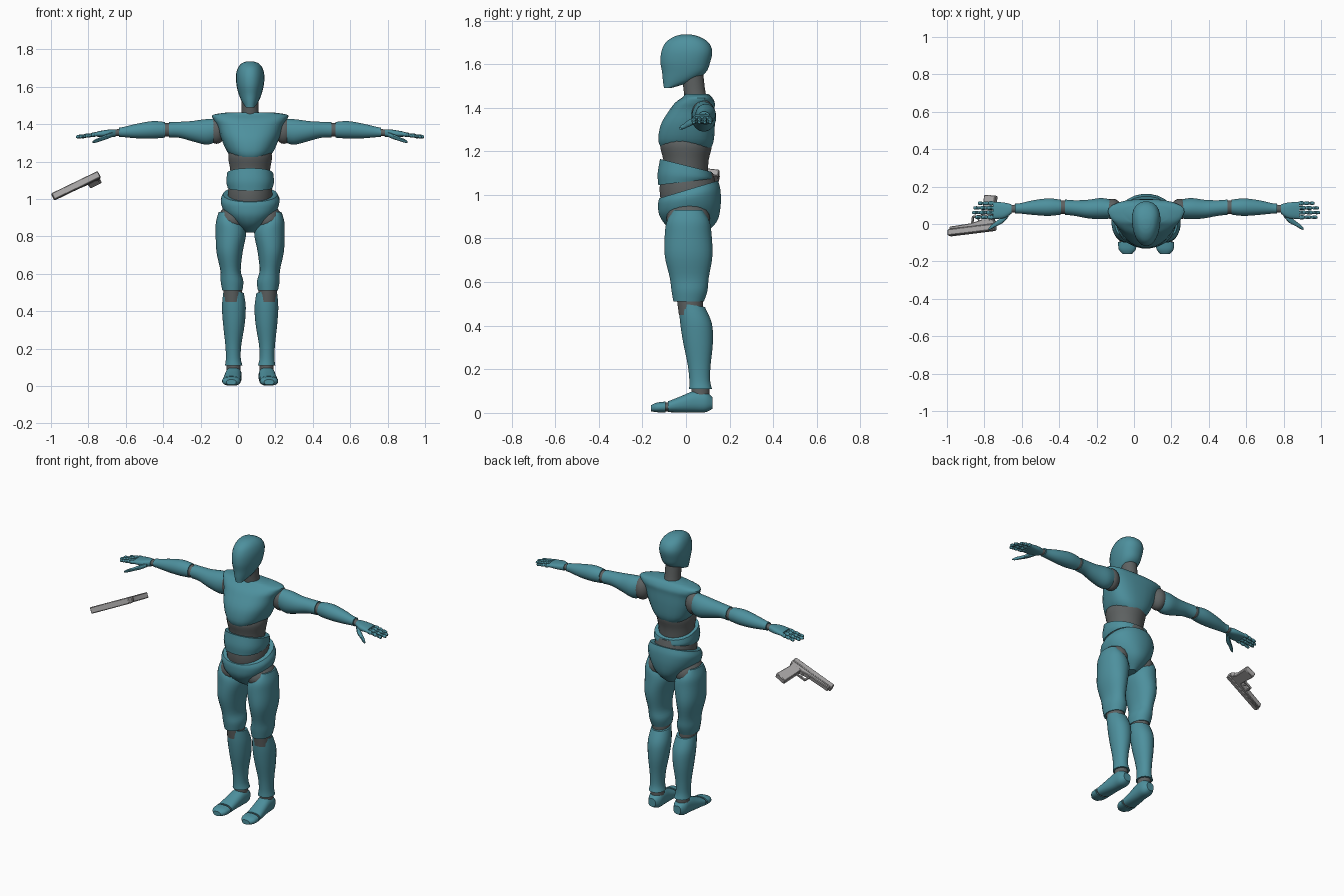
import bpy, bmesh, math
from mathutils import Vector, Matrix

if "Cube" in bpy.data.objects:
    bpy.data.objects.remove(bpy.data.objects["Cube"])

BODY_X = .065   # the figure stands beside the centre line
AXES = {"x": (0, 1, 2), "y": (1, 0, 2), "z": (2, 0, 1)}


def make_material(name, colour):
    mat = bpy.data.materials.new(name)
    mat.use_nodes = True
    mat.diffuse_color = (*colour, 1)
    for node in mat.node_tree.nodes:
        if node.type == "BSDF_PRINCIPLED":
            node.inputs["Base Color"].default_value = (*colour, 1)
    return mat


TEAL = make_material("teal armour", (.075, .28, .34))
DARK = make_material("dark joint", (.11, .12, .12))
GREY = make_material("light grey metal", (.4, .39, .39))


def finish(name, bm, mat, angle=35):
    """Turn a bmesh into a shaded object with one material."""
    bmesh.ops.recalc_face_normals(bm, faces=bm.faces[:])
    mesh = bpy.data.meshes.new(name)
    bm.to_mesh(mesh)
    bm.free()
    mesh.materials.append(mat)
    for poly in mesh.polygons:
        poly.use_smooth = True
    mesh.set_sharp_from_angle(angle=math.radians(angle))
    obj = bpy.data.objects.new(name, mesh)
    bpy.context.collection.objects.link(obj)
    return obj


def spline(rows, steps):
    """Smoothly interpolate between neighbouring section rows."""
    out = []
    for i in range(len(rows) - 1):
        a, b, c, d = (rows[max(i - 1, 0)], rows[i], rows[i + 1],
                      rows[min(i + 2, len(rows) - 1)])
        for s in range(steps):
            t = s / steps
            out.append([q + t * (r - p + t * (2 * p - 5 * q + 4 * r - s4
                        + t * (3 * (q - r) + s4 - p))) / 2
                        for p, q, r, s4 in zip(a, b, c, d)])
    return out + [list(rows[-1])]


def loft(name, mat, axis, rows, mirror=False, power=2, taper=0,
         slopes=(0, 0), sides=24, steps=4):
    """Skin rounded sections; each row is position, centre pair, radius pair."""
    bm = bmesh.new()
    order = AXES[axis]
    sections = spline(rows, steps)
    rings = []
    for i, (pos, cu, cv, ru, rv) in enumerate(sections):
        f = i / (len(sections) - 1)
        slope = slopes[0] * (1 - f) + slopes[1] * f
        ring = []
        for k in range(sides):
            ang = math.tau * (k + .5) / sides
            c, s = math.cos(ang), math.sin(ang)
            du = math.copysign(abs(c) ** (2 / power), c)
            dv = math.copysign(abs(s) ** (2 / power), s)
            point = [0, 0, 0]
            point[order[0]] = pos + slope * dv * rv
            point[order[1]] = cu + ru * du * (1 + taper * dv)
            point[order[2]] = cv + rv * dv
            ring.append(bm.verts.new(point))
        rings.append(ring)
    for low, high in zip(rings, rings[1:]):
        for k in range(sides):
            n = (k + 1) % sides
            bm.faces.new((low[k], low[n], high[n], high[k]))
    bm.faces.new(rings[0])
    bm.faces.new(rings[-1])
    obj = finish(name, bm, mat)
    obj.location.x = BODY_X
    if mirror:
        obj.modifiers.new("Mirror", "MIRROR")
    return obj


def ball(name, centre, radii):
    """Dark ball joint on both sides of the body."""
    bm = bmesh.new()
    bmesh.ops.create_uvsphere(
        bm, u_segments=20, v_segments=12, radius=1,
        matrix=Matrix.Translation(centre) @ Matrix.Diagonal((*radii, 1)))
    obj = finish(name, bm, DARK)
    obj.location.x = BODY_X
    obj.modifiers.new("Mirror", "MIRROR")


# Head and neck
loft("head", TEAL, "z", [
    (1.49, 0, -.085, .022, .016), (1.52, 0, -.04, .043, .066),
    (1.56, 0, -.01, .06, .1), (1.61, 0, -.003, .072, .115),
    (1.66, 0, .004, .075, .117), (1.7, 0, .005, .065, .098),
    (1.725, 0, .003, .045, .06), (1.735, 0, .002, .02, .025)],
    power=2.2, taper=.15)
loft("neck", DARK, "z", [
    (1.42, 0, .05, .053, .055), (1.47, 0, .04, .046, .05),
    (1.55, 0, .03, .046, .05)])

# Torso: chest shell, soft abdomen, belly band, waist and pelvis
loft("chest", TEAL, "z", [
    (1.19, 0, .005, .05, .095), (1.24, 0, 0, .112, .126),
    (1.32, 0, .008, .15, .125), (1.39, 0, .028, .172, .104),
    (1.425, 0, .042, .192, .09), (1.45, 0, .052, .195, .066),
    (1.463, 0, .05, .12, .052)], power=2.5, taper=.15)
loft("abdomen", DARK, "z", [
    (1.08, 0, 0, .1, .1), (1.16, 0, 0, .108, .105),
    (1.23, 0, 0, .118, .12), (1.28, 0, 0, .1, .1)])
loft("belly_band", TEAL, "z", [
    (1.06, 0, -.002, .12, .126), (1.09, 0, -.003, .128, .128),
    (1.135, 0, 0, .124, .12)], power=2.3, slopes=(.12, -.25))
loft("waist", DARK, "z", [
    (.93, 0, .01, .11, .12), (1.02, 0, .01, .12, .132),
    (1.1, 0, .005, .11, .12)])
loft("pelvis", TEAL, "z", [
    (.82, 0, .025, .03, .06), (.87, 0, .025, .085, .118),
    (.93, 0, .018, .137, .142), (.99, 0, .015, .158, .144),
    (1.025, 0, .012, .145, .136)], power=2.2, slopes=(0, .3))

# Arms, stretched sideways
ball("shoulder_joint", (.18, .08, 1.365), (.05, .055, .07))
loft("upper_arm", TEAL, "x", [
    (.185, .08, 1.37, .05, .06), (.24, .082, 1.358, .057, .068),
    (.31, .08, 1.362, .05, .055), (.38, .085, 1.37, .042, .043),
    (.435, .09, 1.37, .041, .041)], True, slopes=(.2, 0))
loft("elbow_joint", DARK, "x", [
    (.42, .09, 1.37, .036, .036), (.48, .09, 1.37, .036, .036)], True)
loft("forearm", TEAL, "x", [
    (.455, .09, 1.37, .04, .042), (.52, .09, 1.37, .047, .047),
    (.6, .088, 1.364, .04, .04), (.68, .083, 1.358, .027, .027),
    (.7, .083, 1.357, .028, .026)], True)
loft("wrist_joint", DARK, "x", [
    (.69, .083, 1.357, .021, .019), (.735, .08, 1.352, .021, .018)], True)
loft("palm", TEAL, "x", [
    (.72, .08, 1.353, .025, .02), (.76, .073, 1.351, .042, .02),
    (.82, .073, 1.347, .046, .014)], True, power=2.6)

# Four jointed fingers and a thumb
for i, (finger, tip) in enumerate(
        (("index", .915), ("middle", .93), ("ring", .924), ("little", .9))):
    y = .036 + i * .025
    seg = (tip - .815) / 3
    for part in range(3):
        start = .815 + part * seg
        z = 1.346 - part * .005
        r = .0115 - part * .0012
        loft(f"{finger}_finger_segment_{part + 1}", TEAL, "x", [
            (start, y, z, r * .7, r * .7), (start + seg * .3, y, z, r, r),
            (start + seg * .8, y, z - .003, r, r),
            (start + seg, y, z - .004, r * .6, r * .6)],
            True, sides=10, steps=2)
loft("thumb", TEAL, "x", [
    (.735, .055, 1.346, .016, .013), (.765, .025, 1.334, .019, .014),
    (.8, .002, 1.32, .014, .011), (.825, -.015, 1.311, .012, .01),
    (.842, -.027, 1.305, .006, .005)], True, sides=12)

# Legs
ball("hip_joint", (.095, .01, .89), (.075, .1, .08))
loft("thigh", TEAL, "z", [
    (.51, .095, .012, .054, .07), (.56, .097, .016, .061, .083),
    (.62, .105, .015, .055, .09), (.72, .11, .012, .071, .11),
    (.82, .103, .01, .082, .108), (.88, .115, .01, .068, .098),
    (.93, .138, .01, .03, .065)], True, power=2.1)
loft("knee_joint", DARK, "z", [
    (.45, .092, .022, .05, .055), (.55, .095, .016, .05, .062)], True)
loft("calf", TEAL, "z", [
    (.11, .088, .067, .047, .053), (.15, .09, .063, .04, .048),
    (.22, .09, .06, .043, .053), (.33, .087, .054, .058, .07),
    (.42, .087, .045, .064, .074), (.495, .089, .027, .056, .06)],
    True, power=2.1, slopes=(0, -.15))
loft("ankle_joint", DARK, "z", [
    (.07, .088, .066, .038, .042), (.13, .088, .066, .038, .042)], True)

# Feet with separate toe caps
loft("foot", TEAL, "y", [
    (-.083, .1, .028, .049, .025), (-.02, .095, .04, .046, .038),
    (.04, .09, .052, .044, .05), (.09, .088, .051, .042, .048),
    (.122, .088, .045, .025, .026)], True, power=2.4)
loft("toe_joint", DARK, "y", [
    (-.11, .1, .026, .042, .02), (-.07, .1, .028, .043, .021)], True)
loft("toe_cap", TEAL, "y", [
    (-.16, .101, .021, .026, .014), (-.135, .101, .025, .046, .022),
    (-.095, .1, .027, .05, .025)], True, power=2.4)

# Floating pistol: local x runs muzzle to rear, y towards the grip
along = Vector((.89, .11, .43)).normalized()
across = along.cross(Vector((-.02, .97, -.2))).normalized()
down = across.cross(along)
GUN = Matrix((along, down, across)).transposed().to_4x4()
GUN.translation = (-.99, -.043, 1.01)


def gun_plate(name, outline, width, bevel=.004):
    """Extrude a flat outline across the pistol's width."""
    bm = bmesh.new()
    face = bm.faces.new([bm.verts.new((s, t, -width / 2)) for s, t in outline])
    lifted = bmesh.ops.extrude_face_region(bm, geom=[face])["geom"]
    bmesh.ops.translate(bm, vec=(0, 0, width), verts=[
        v for v in lifted if isinstance(v, bmesh.types.BMVert)])
    obj = finish(name, bm, GREY, 30)
    obj.matrix_world = GUN
    mod = obj.modifiers.new("Bevel", "BEVEL")
    mod.width = bevel
    mod.segments = 1


gun_plate("pistol_slide", [(0, -.022), (.275, -.022), (.278, .012),
                           (0, .012)], .038)
gun_plate("pistol_frame", [(.01, .01), (.282, .01), (.275, .035), (.2, .042),
                           (.14, .03), (.01, .026)], .032)
gun_plate("pistol_grip", [(.2, .03), (.27, .03), (.268, .06), (.29, .165),
                          (.222, .175)], .034)
gun_plate("trigger_guard_front", [(.135, .025), (.144, .025), (.152, .07),
                                  (.143, .07)], .014, .001)
gun_plate("trigger_guard_bottom", [(.143, .062), (.21, .062), (.21, .071),
                                   (.143, .071)], .014, .001)
gun_plate("trigger", [(.178, .03), (.186, .03), (.18, .056), (.174, .056)],
          .008, .001)
